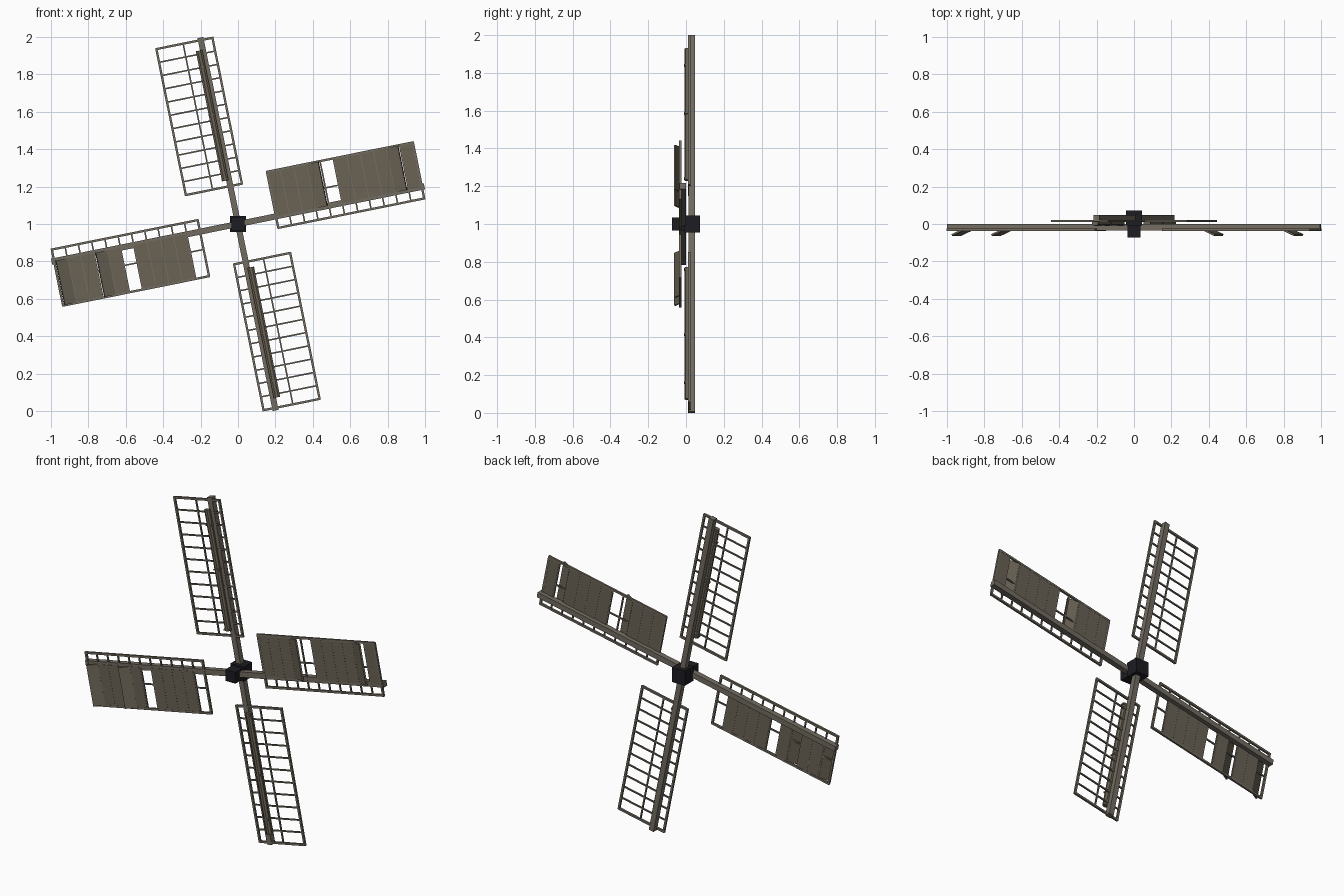
import bpy, bmesh, math
from mathutils import Matrix

if "Cube" in bpy.data.objects:
    bpy.data.objects.remove(bpy.data.objects["Cube"])

TILT = math.radians(11.4)
U0, U1, V0, V1 = 0.207, 1.003, -0.063, 0.243   # sail frame extents along / across the arm
CELLS = 11
STEP = (U1 - U0) / CELLS
FRAME_Y = -0.0135                              # frame sits at the front face of the stock


def material(name, rgb):
    m = bpy.data.materials.new(name)
    m.diffuse_color = (*rgb, 1)
    m.use_nodes = True
    m.node_tree.nodes["Principled BSDF"].inputs["Base Color"].default_value = m.diffuse_color
    return m


WOOD = material("weathered_wood", (0.17, 0.15, 0.12))
SLAT = material("shutter_wood", (0.145, 0.125, 0.09))
IRON = material("dark_iron", (0.012, 0.012, 0.016))


def box(bm, x, y, z, pre=None):
    """Box from (min, max) ranges, optionally transformed."""
    mid = [(r[0] + r[1]) / 2 for r in (x, y, z)]
    size = [r[1] - r[0] for r in (x, y, z)]
    m = Matrix.Translation(mid) @ Matrix.Diagonal((*size, 1))
    bmesh.ops.create_cube(bm, size=1, matrix=(pre @ m) if pre else m)


def finish(bm, name, mat, matrix=None):
    me = bpy.data.meshes.new(name)
    bm.to_mesh(me)
    bm.free()
    me.materials.append(mat)
    ob = bpy.data.objects.new(name, me)
    bpy.context.collection.objects.link(ob)
    if matrix:
        ob.matrix_world = matrix
    return ob


def place(angle, y):
    return Matrix.Translation((0, y, 1)) @ Matrix.Rotation(-angle, 4, 'Y')


def stock(name, m):
    bm = bmesh.new()
    box(bm, (-1.017, 1.017), (-0.017, 0.017), (-0.016, 0.016))
    finish(bm, name, WOOD, m)


def sail_frame(name, m):
    bm = bmesh.new()
    # long rails
    for v, w in ((V0, 0.006), (V1, 0.006), (0.097, 0.004)):
        box(bm, (U0 - 0.005, U1 + 0.005), (FRAME_Y - w, FRAME_Y + w), (v - w, v + w))
    # cross rungs
    for i in range(CELLS + 1):
        u = U0 + i * STEP
        w = 0.006 if i in (0, CELLS) else 0.004
        box(bm, (u - w, u + w), (FRAME_Y - w, FRAME_Y + w), (V0, V1))
    finish(bm, name, WOOD, m)


def shutters(name, m, missing, ajar):
    bm = bmesh.new()
    for i in range(CELLS):
        if i in missing:
            continue
        # hinged on the inner edge, ajar ones swing forward
        angle = -math.radians(25) if i in ajar else 0
        hinge = Matrix.Translation((U0 + i * STEP + 0.003, FRAME_Y, 0)) @ Matrix.Rotation(-angle, 4, 'Z').inverted()
        box(bm, (0, STEP - 0.006), (-0.005, 0.005), (0.0, V1 - 0.002), hinge)
    finish(bm, name, SLAT, m)


def furled_roll(name, m):
    bm = bmesh.new()
    shape = (Matrix.Translation((0.595, -0.026, 0.021)) @ Matrix.Diagonal((1, 0.75, 1, 1))
             @ Matrix.Rotation(math.pi / 2, 4, 'Y') @ Matrix.Rotation(math.pi / 8, 4, 'Z'))
    bmesh.ops.create_cone(bm, cap_ends=True, segments=8, radius1=0.019, radius2=0.019,
                          depth=0.71, matrix=shape)
    # tie straps
    for u in (0.25, 0.6, 0.86):
        box(bm, (u - 0.004, u + 0.004), (-0.041, -0.012), (0.002, 0.040))
    finish(bm, name, SLAT, m)


Y_FRONT, Y_BACK = -0.0175, 0.030
Q = math.pi / 2

# two crossed stocks
stock("cross_stock", place(TILT, Y_FRONT))
stock("upright_stock", place(TILT + Q, Y_BACK))

# shuttered sails left and right
for name, a, missing, ajar in (("right", TILT, {4}, {3, 9}),
                               ("left", TILT + 2 * Q, {0, 5}, {7, 10})):
    m = place(a, Y_FRONT)
    sail_frame(name + "_sail_frame", m)
    shutters(name + "_shutters", m, missing, ajar)

# furled sails top and bottom
for name, a in (("top", TILT + Q), ("bottom", TILT + 3 * Q)):
    m = place(a, Y_BACK)
    sail_frame(name + "_sail_frame", m)
    furled_roll(name + "_furled_roll", m)

# hub: large rear block and smaller front block
bm = bmesh.new()
box(bm, (-0.044, 0.044), (-0.008, 0.073), (-0.044, 0.044))
finish(bm, "hub_rear", IRON, Matrix.Translation((0, 0, 1)))
bm = bmesh.new()
box(bm, (-0.034, 0.034), (-0.073, -0.006), (-0.034, 0.034))
finish(bm, "hub_front", IRON, Matrix.Translation((0, 0, 1)))
